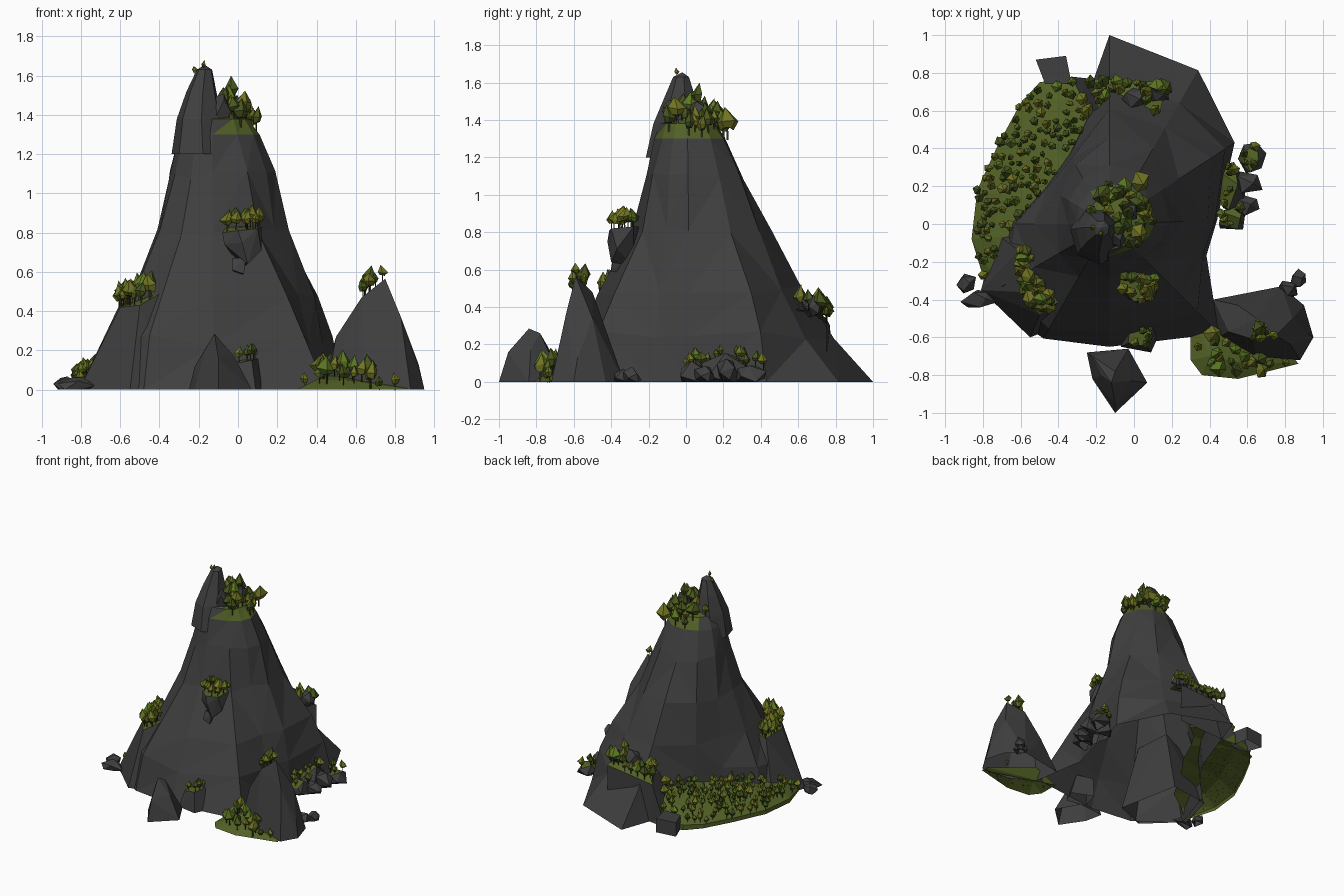
import bpy, bmesh, math, random
from mathutils import Vector
from mathutils.bvhtree import BVHTree

if "Cube" in bpy.data.objects:
    bpy.data.objects.remove(bpy.data.objects["Cube"])

random.seed(7)


def material(name, rgb):
    m = bpy.data.materials.new(name)
    m.diffuse_color = (*rgb, 1)
    m.use_nodes = True
    m.node_tree.nodes["Principled BSDF"].inputs["Base Color"].default_value = m.diffuse_color
    return m


MATS = [material("dark rock", (0.050, 0.050, 0.050)),
        material("grass", (0.085, 0.12, 0.019)),
        material("trunk", (0.05, 0.042, 0.018)),
        material("leaf dark", (0.065, 0.095, 0.012)),
        material("leaf green", (0.11, 0.19, 0.016)),
        material("leaf olive", (0.165, 0.175, 0.016))]
ROCK, GRASS, TRUNK = 0, 1, 2
ground_v, ground_f, ground_m = [], [], []      # all terrain, for planting trees


def finish(name, bm, rule=None, terrain=True):
    """Open the underside, colour faces by rule, make the object."""
    if terrain:
        bmesh.ops.triangulate(bm, faces=bm.faces[:])
        bmesh.ops.delete(bm, geom=[f for f in bm.faces if all(v.co.z < 0.002 for v in f.verts)],
                         context='FACES_ONLY')
        bmesh.ops.recalc_face_normals(bm, faces=bm.faces[:])
        bm.normal_update()
        bm.verts.index_update()
        off = len(ground_v)
        ground_v.extend(v.co.copy() for v in bm.verts)
        for f in bm.faces:
            f.material_index = rule(f) if rule else ROCK
            ground_f.append([off + v.index for v in f.verts])
            ground_m.append(f.material_index)
    me = bpy.data.meshes.new(name)
    bm.to_mesh(me)
    bm.free()
    for m in MATS:
        me.materials.append(m)
    ob = bpy.data.objects.new(name, me)
    bpy.context.collection.objects.link(ob)
    return ob


def grassy(limit):
    return lambda f: GRASS if f.normal.z > limit else ROCK


def hull(name, pts, rule=None):
    bm = bmesh.new()
    for p in pts:
        bm.verts.new(p)
    bmesh.ops.convex_hull(bm, input=bm.verts[:])
    loose = [v for v in bm.verts if not v.link_faces]
    bmesh.ops.delete(bm, geom=loose, context='VERTS')
    return finish(name, bm, rule)


def boulder(name, x, y, z, rx, ry, rz, rule=None, n=11):
    pts = []
    for i in range(n):
        u, a = 1 - 2 * (i + 0.5) / n, i * 2.4 + random.uniform(-.4, .4)
        s = math.sqrt(1 - u * u)
        k = random.uniform(0.85, 1.15)
        pts.append((x + rx * k * s * math.cos(a), y + ry * k * s * math.sin(a),
                    max(0, z + rz * u * k)))
    return hull(name, pts, rule)


def loft(name, rings, rule=None, tip=None):
    bm = bmesh.new()
    vs = [[bm.verts.new(p) for p in r] for r in rings]
    n = len(vs[0])
    for a, b in zip(vs, vs[1:]):
        for i in range(n):
            j = (i + 1) % n
            bm.faces.new((a[i], a[j], b[j], b[i]))
    t = bm.verts.new(tip)
    for i in range(n):
        bm.faces.new((vs[-1][i], vs[-1][(i + 1) % n], t))
    return finish(name, bm, rule)


# Main mountain: radii around the axis at each height
ANGLES = (2, 33, 60, 90, 120, 150, 180, 210, 240, 270, 315, 342)
LEVELS = {
    0.0: (.57, .79, .94, 1.0, .44, .40, .54, .76, .70, .65, .82, .54),
    .25: (.56, .73, .74, .79, .42, .38, .50, .65, .64, .57, .66, .52),
    .50: (.52, .64, .59, .61, .40, .34, .40, .46, .50, .47, .54, .46),
    .80: (.39, .44, .46, .46, .36, .30, .28, .31, .32, .29, .33, .33),
    1.1: (.32, .33, .32, .31, .28, .25, .22, .22, .22, .21, .25, .29),
    1.3: (.24, .24, .23, .21, .20, .19, .17, .17, .17, .17, .18, .22),
    1.38: (.18, .18, .17, .16, .14, .13, .12, .12, .13, .14, .15, .17)}
rings = []
for z, radii in LEVELS.items():
    j = 0.03 if 0.2 < z < 1.2 else 0
    rings.append([(-.13 + r * math.cos(math.radians(a)), r * math.sin(math.radians(a)),
                   z + random.uniform(-j, j)) for a, r in zip(ANGLES, radii)])


def summit_rule(f):
    c = f.calc_center_median()
    return GRASS if c.z > 1.315 and c.x + .6 * c.y > -.16 else ROCK


loft("main_mountain", rings, summit_rule, tip=(-.08, .03, 1.42))

# Summit spire over the left and front of the top meadow
spire = [[(cx + r * math.cos(i * math.tau / 7 + .3), cy + 1.1 * r * math.sin(i * math.tau / 7 + .3), z)
          for i in range(7)]
         for cx, cy, r, z in ((-.19, -.05, .15, 1.2), (-.195, -.045, .118, 1.38),
                              (-.185, -.03, .078, 1.52), (-.17, -.025, .04, 1.63))]
loft("summit_spire", spire, tip=(-.17, -.02, 1.655))
boulder("summit_boulder_a", -.02, .06, 1.44, .05, .05, .07)
boulder("summit_boulder_b", -.09, -.08, 1.42, .05, .05, .1)

# Left shoulder with a grassy ledge
hull("left_shoulder", [(-.73, -.05, 0), (-.81, -.35, 0), (-.55, -.6, 0), (-.4, 0, 0), (-.3, -.5, 0),
                       (-.66, -.12, .25), (-.67, -.35, .25), (-.5, -.52, .22),
                       (-.61, -.14, .42), (-.6, -.36, .42), (-.5, -.48, .43),
                       (-.4, -.1, .5), (-.38, -.4, .5)], grassy(.8))

# Sloping meadow wrapping the left and back: outer edge, inner edge
EDGE = (((-.78, -.34, 0), (-.6, -.25, .12)), ((-.86, -.08, .02), (-.5, -.05, .17)),
        ((-.83, .18, .02), (-.4, .1, .2)), ((-.72, .42, .02), (-.33, .27, .21)),
        ((-.6, .64, .02), (-.28, .36, .23)), ((-.50, .75, .03), (-.2, .42, .25)),
        ((-.33, .78, .07), (-.17, .46, .3)), ((-.24, .77, .29), (-.1, .5, .37)),
        ((.17, .75, .33), (.12, .5, .39)))
bm = bmesh.new()
rows = []
for o, i in EDGE:
    o, i = Vector(o), Vector(i)
    mid = o.lerp(i, .3) + Vector((0, 0, .035))
    foot = Vector((o.x, o.y, max(0, o.z - .3)))
    top = o + Vector((0, 0, .012))
    rows.append([bm.verts.new(p) for p in (foot, top, mid, i)])
for a, b in zip(rows, rows[1:]):
    for k in range(3):
        bm.faces.new((a[k], b[k], b[k + 1], a[k + 1]))
finish("left_meadow", bm, lambda f: ROCK if abs(f.normal.z) < .55 and
       max(v.co.z for v in f.verts) > .12 else GRASS)

# Front right peak and the meadow at its foot
hull("right_peak", [(.45, -.6, 0), (.42, -.4, 0), (.78, -.33, 0), (.9, -.43, 0), (.95, -.6, 0),
                    (.88, -.72, 0), (.65, -.71, 0), (.5, -.57, .27), (.55, -.43, .25),
                    (.92, -.58, .13), (.84, -.5, .34), (.83, -.64, .37), (.75, -.59, .565),
                    (.63, -.61, .47), (.65, -.5, .48)], grassy(.62))
hull("right_meadow", [(.3, -.56, 0), (.3, -.72, 0), (.36, -.8, 0), (.55, -.82, 0), (.66, -.75, 0),
                      (.87, -.74, 0), (.36, -.6, .03), (.4, -.7, .05), (.55, -.73, .05),
                      (.84, -.7, .015), (.5, -.55, .08)], lambda f: GRASS)

# Hanging outcrop on the front face
hull("front_outcrop", [(-.08, -.33, .8), (0, -.41, .81), (.1, -.4, .82), (.12, -.28, .83),
                       (-.06, -.24, .83), (-.07, -.36, .74), (.02, -.42, .75), (.12, -.37, .71),
                       (.05, -.4, .64), (.02, -.28, .62)], grassy(.8))
hull("outcrop_nub", [(-.03, -.37, .67), (.04, -.39, .67), (.0, -.3, .58), (.03, -.4, .59),
                     (-.03, -.4, .61), (.03, -.3, .67)])

# Front rocks
hull("front_rock", [(-.25, -.68, 0), (-.22, -.82, 0), (-.1, -1.0, 0), (.07, -.84, 0), (-.03, -.66, 0),
                    (-.1, -.95, .16), (-.17, -.8, .2), (-.02, -.83, .17), (-.12, -.84, .285),
                    (-.1, -.78, .26), (-.22, -.7, .12)])
hull("front_step", [(-.07, -.65, 0), (.09, -.68, 0), (.14, -.57, 0), (-.03, -.5, 0), (-.03, -.63, .13),
                    (.07, -.65, .15), (.1, -.55, .16), (-.02, -.5, .15)], grassy(.8))
# Low loose rocks around the foot
for i, (x, y, z, rx, ry, rz, g) in enumerate((
        (-.89, -.31, .02, .06, .055, .06, 0), (-.82, -.40, .02, .09, .055, .05, 0),
        (.82, -.34, .02, .06, .05, .05, 0), (.87, -.29, .02, .045, .05, .06, 0),
        (.63, .35, .03, .08, .085, .07, 1), (.59, .22, .05, .1, .06, .08, 0),
        (.58, .1, .03, .09, .06, .06, 0), (.52, .03, .03, .09, .08, .08, 1),
        (.50, .19, .03, .11, .14, .12, 1), (.13, .69, .4, .06, .05, .06, 0),
        (0, .67, .4, .07, .06, .07, 0))):
    boulder(f"loose_rock_{i}", x, y, z, rx, ry, rz, grassy(.6) if g else None)
hull("back_left_block", [(x, y, z) for z in (0, .11) for x, y in
                         ((-.52, .87), (-.36, .89), (-.33, .74), (-.47, .74))])

# Trees: thin trunk and a lumpy pointed low-poly crown
bvh = BVHTree.FromPolygons(ground_v, ground_f)


def tree(bm, p, h):
    leaf = random.choice((3, 3, 4, 5, 5))
    w = h * random.uniform(.22, .36)
    spin = random.uniform(0, 6)

    def ring(n, r, z, jit=0):
        return [bm.verts.new((p.x + r * math.cos(spin + i * math.tau / n) * (1 + random.uniform(-jit, jit)),
                              p.y + r * math.sin(spin + i * math.tau / n) * (1 + random.uniform(-jit, jit)),
                              p.z + h * (z + random.uniform(-jit, jit) * .3))) for i in range(n)]

    def skin(a, b, mat):
        n = len(a)
        for i in range(n):
            j = (i + 1) % n
            f = bm.faces.new((a[i], a[j], b[j], b[i]) if len(b) == n else (a[i], a[j], b[0]))
            f.material_index = mat
    skin(ring(3, h * .04, -.04), ring(3, h * .03, .5), TRUNK)
    low, wide, top = ring(5, w * .55, .33, .25), ring(5, w, .55, .25), ring(1, w * .4, 1)
    skin(low, wide, leaf)
    skin(wide, top, leaf)
    bm.faces.new(low[::-1]).material_index = leaf


def grove(name, x0, x1, y0, y1, count, h0, h1, gap=.03, extra=()):
    bm = bmesh.new()
    placed = []
    for _ in range(count * 25):
        if len(placed) >= count:
            break
        o = Vector((random.uniform(x0, x1), random.uniform(y0, y1), 3))
        p, n, idx, _d = bvh.ray_cast(o, Vector((0, 0, -1)))
        if p and ground_m[idx] == GRASS and n.z > .3 and all((p - q).length > gap for q in placed):
            placed.append(p)
            tree(bm, p, random.uniform(h0, h1))
    for q in extra:
        tree(bm, Vector(q[:3]), q[3])
    finish(name, bm, terrain=False)


grove("meadow_trees", -.83, -.27, -.33, .76, 115, .06, .10, .035)
grove("back_ledge_trees", -.25, .17, .6, .76, 20, .09, .15)
grove("shoulder_trees", -.62, -.43, -.48, -.1, 24, .10, .15)
grove("summit_trees", -.28, .1, -.2, .22, 30, .09, .15, .025,
      extra=((-.22, -.02, 1.6, .05), (-.175, -.05, 1.63, .05), (-.03, .06, 1.46, .14),
             (.03, .22, 1.3, .17)))
grove("outcrop_trees", -.08, .12, -.41, -.27, 13, .08, .12, .025)
grove("right_meadow_trees", .4, .68, -.78, -.55, 18, .08, .15, .035,
      extra=((.8, -.73, 0, .09), (.72, -.74, 0, .07), (.34, -.65, .01, .08)))
grove("right_peak_trees", .6, .74, -.62, -.48, 6, .07, .10)
grove("right_foot_trees", .4, .72, -.05, .42, 14, .06, .10)
grove("front_step_trees", -.04, .1, -.66, -.5, 5, .06, .09)
